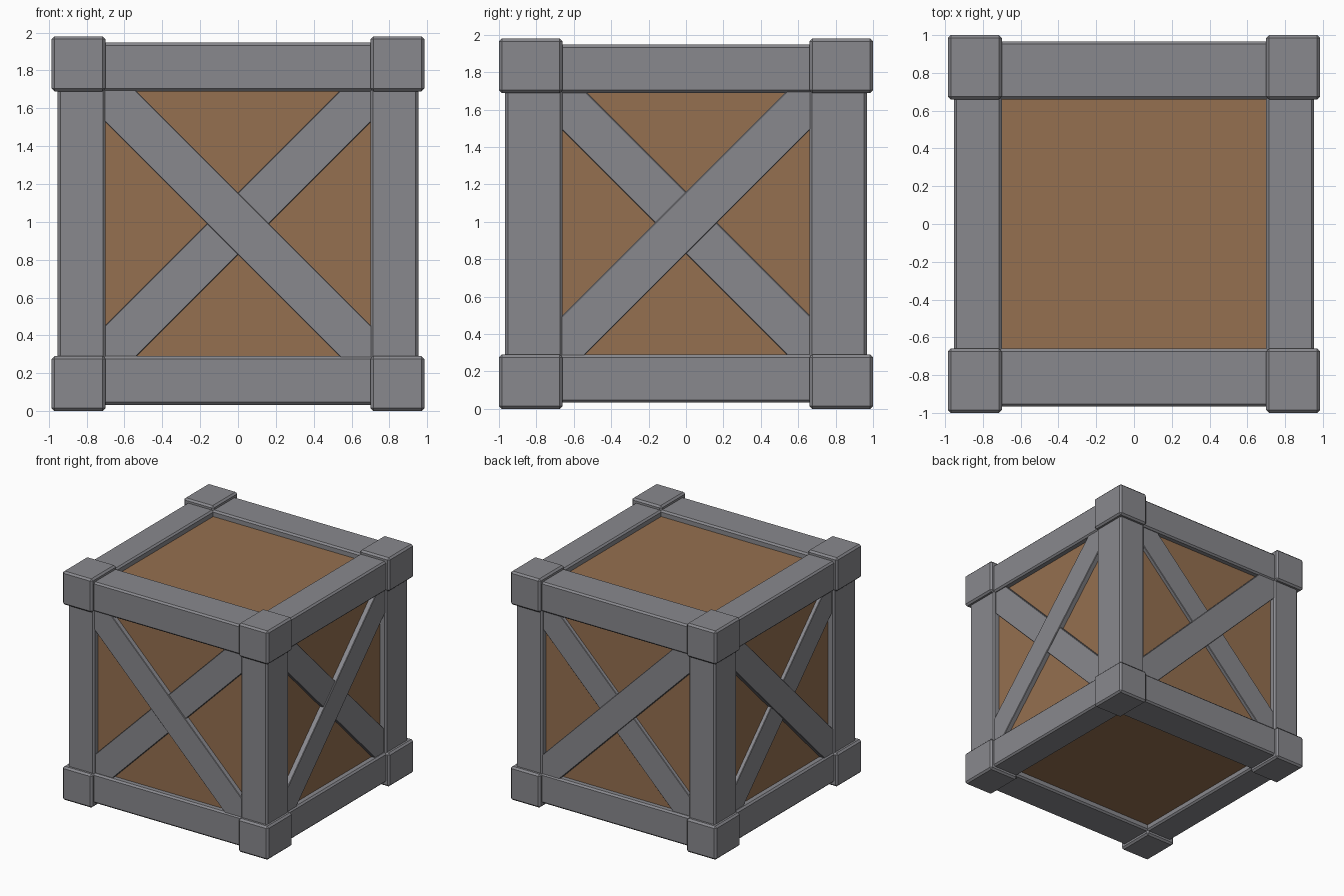
import bpy, math
from mathutils import Matrix, Vector

if "Cube" in bpy.data.objects:
    bpy.data.objects.remove(bpy.data.objects["Cube"])


def material(name, color):
    m = bpy.data.materials.new(name)
    m.diffuse_color = (*color, 1)
    m.use_nodes = True
    m.node_tree.nodes["Principled BSDF"].inputs["Base Color"].default_value = m.diffuse_color
    return m


GREY = material("grey_metal", (0.25, 0.25, 0.27))
BROWN = material("brown_wood", (0.30, 0.16, 0.08))

CZ = 0.99                                   # height of the crate centre
BLOCK_IN = Vector((0.70, 0.66, 0.70))       # inner limit of corners and beams
BLOCK_OUT = Vector((0.985, 1.0, 0.99))      # outer limit of corner blocks
BEAM_OUT = Vector((0.953, 0.967, 0.957))    # outer limit of beams
PANEL = Vector((0.90, 0.915, 0.905))        # half size of the wooden core


def box(name, center, size, mat, chamfer=0.0, rot=None):
    bpy.ops.mesh.primitive_cube_add(size=1)
    ob = bpy.context.object
    ob.name = name
    m = Matrix.Diagonal((*size, 1))
    if rot:
        m = rot @ m
    ob.data.transform(m)
    ob.location = center
    ob.data.materials.append(mat)
    if chamfer:
        b = ob.modifiers.new("chamfer", 'BEVEL')
        b.width = chamfer
        b.segments = 1
    return ob


# Wooden core showing as recessed panels
box("wood_panels", (0, 0, CZ), PANEL * 2, BROWN)

# Corner blocks
for sx in (-1, 1):
    for sy in (-1, 1):
        for sz in (-1, 1):
            mid = (BLOCK_IN + BLOCK_OUT) / 2
            box("corner_block", (sx * mid.x, sy * mid.y, CZ + sz * mid.z),
                BLOCK_OUT - BLOCK_IN, GREY, 0.015)

# Frame beams, four along each axis
for axis, label in enumerate(("width_beam", "depth_beam", "upright_post")):
    a, b = [i for i in range(3) if i != axis]
    for sa in (-1, 1):
        for sb in (-1, 1):
            c, s = Vector((0, 0, CZ)), Vector()
            for i, sg in ((a, sa), (b, sb)):
                c[i] += sg * (BLOCK_IN[i] + BEAM_OUT[i]) / 2
                s[i] = BEAM_OUT[i] - BLOCK_IN[i]
            s[axis] = 2 * BLOCK_IN[axis] + 0.06
            box(label, c, s, GREY, 0.014)

# Crossed braces on the four sides; one of each pair lies on top
WIDTH, LENGTH, THICK = 0.233, 2.2, 0.1
for side in (-1, 1):
    for tilt in (-1, 1):
        # front and back: the upper brace is high at -x
        out = 0.957 if tilt > 0 else 0.947
        box("front_back_brace", (0, side * (out - THICK / 2), CZ),
            (LENGTH, THICK, WIDTH), GREY, 0.004,
            Matrix.Rotation(tilt * math.pi / 4, 4, 'Y'))
        # left and right: the upper brace is high at +y
        out = 0.942 if tilt > 0 else 0.932
        box("side_brace", (side * (out - THICK / 2), 0, CZ + 0.005),
            (THICK, LENGTH, WIDTH), GREY, 0.004,
            Matrix.Rotation(tilt * math.pi / 4, 4, 'X'))
